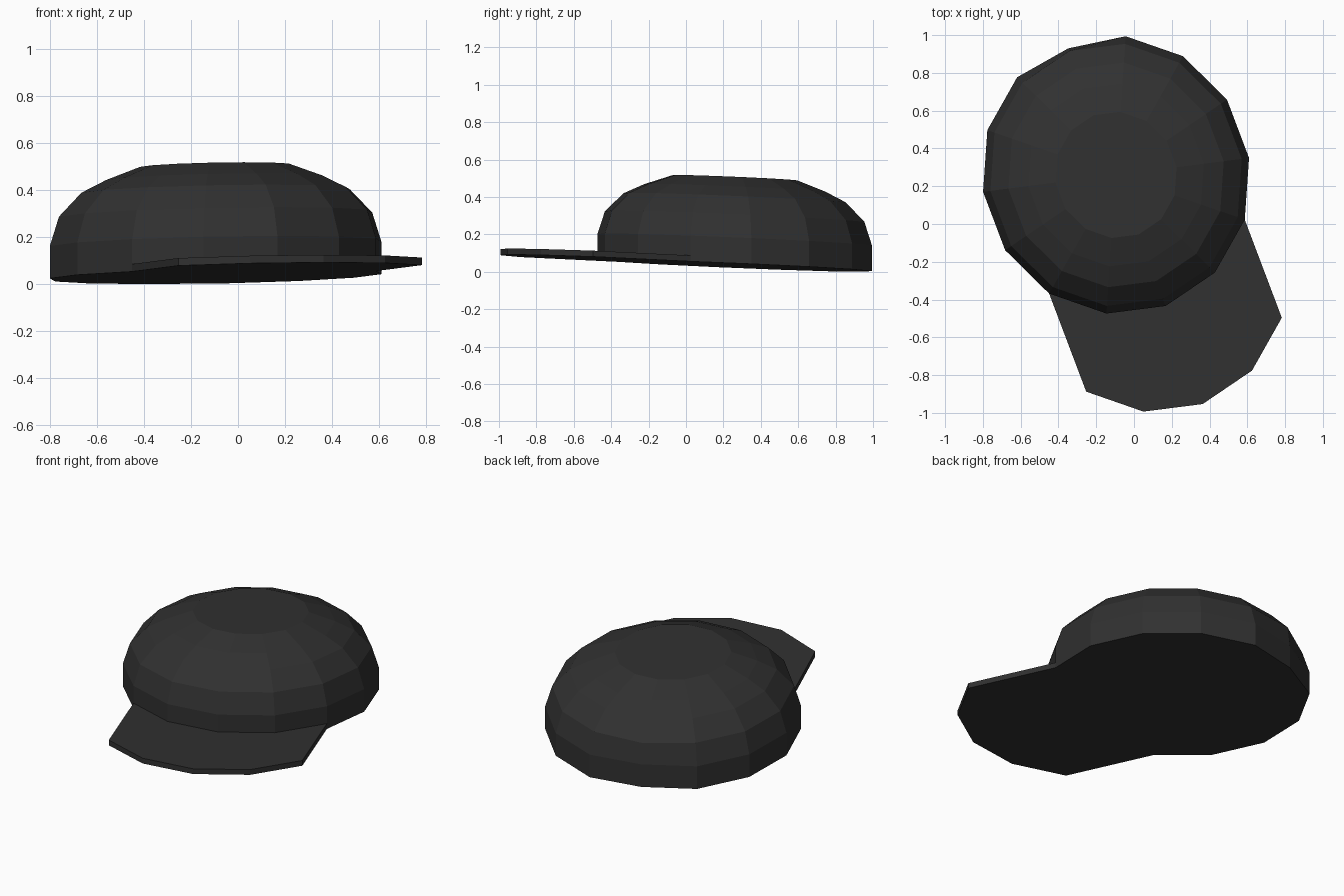
import bpy, bmesh, math

if "Cube" in bpy.data.objects:
    bpy.data.objects.remove(bpy.data.objects["Cube"])

SIDES = 14
TURN = math.radians(20.7)          # the cap is turned about z
CX, CY = -0.095, 0.26              # crown centre
RU, RV = 0.708, 0.742              # crown radii across and along the brim

mat = bpy.data.materials.new("black_cloth")
mat.diffuse_color = (0.03, 0.03, 0.03, 1)
mat.use_nodes = True
mat.node_tree.nodes["Principled BSDF"].inputs["Base Color"].default_value = mat.diffuse_color


def place(u, v, h):
    """Cap space to world, with the slight lean of the whole cap."""
    x = CX + u * math.cos(TURN) - v * math.sin(TURN)
    y = CY + u * math.sin(TURN) + v * math.cos(TURN)
    return (x, y, 0.003 + 0.018 * (x + 0.62) - 0.042 * (y - 0.76) + h)


def rim(i, scale=1.0):
    """Rim point i, counted from the middle of the front."""
    a = 2 * math.pi * i / SIDES - math.pi / 2
    return RU * scale * math.cos(a), RV * scale * math.sin(a)


def finish(name, bm):
    bmesh.ops.recalc_face_normals(bm, faces=bm.faces)
    me = bpy.data.meshes.new(name)
    bm.to_mesh(me)
    bm.free()
    me.materials.append(mat)
    ob = bpy.data.objects.new(name, me)
    bpy.context.collection.objects.link(ob)


def loft(bm, loops):
    """Bridge equal closed loops and cap both ends."""
    rows = [[bm.verts.new(p) for p in loop] for loop in loops]
    n = len(rows[0])
    for a, b in zip(rows, rows[1:]):
        for i in range(n):
            j = (i + 1) % n
            bm.faces.new((a[i], a[j], b[j], b[i]))
    bm.faces.new(rows[0][::-1])
    bm.faces.new(rows[-1])


# Crown: faceted dome with a flat top and a slightly flattened back seam
profile = [(1.0, 0.0), (1.0, 0.138), (0.945, 0.262), (0.81, 0.362),
           (0.66, 0.415), (0.455, 0.469)]
loops = []
for scale, h in profile:
    loop = []
    for i in range(SIDES):
        u, v = rim(i, scale)
        if i == SIDES // 2 and scale == 1.0:
            v *= 0.965
        loop.append(place(u, v, h))
    loops.append(loop)
bm = bmesh.new()
loft(bm, loops)
finish("crown", bm)

# Brim: the front four rim segments pushed forward as a thin slab
front = [rim(i) for i in range(-2, 3)]
outline = front[::-1] + [(u, v - 0.555) for u, v in front]
bm = bmesh.new()
loft(bm, [[place(u, v, h) for u, v in outline] for h in (0.0, 0.032)])
finish("brim", bm)
